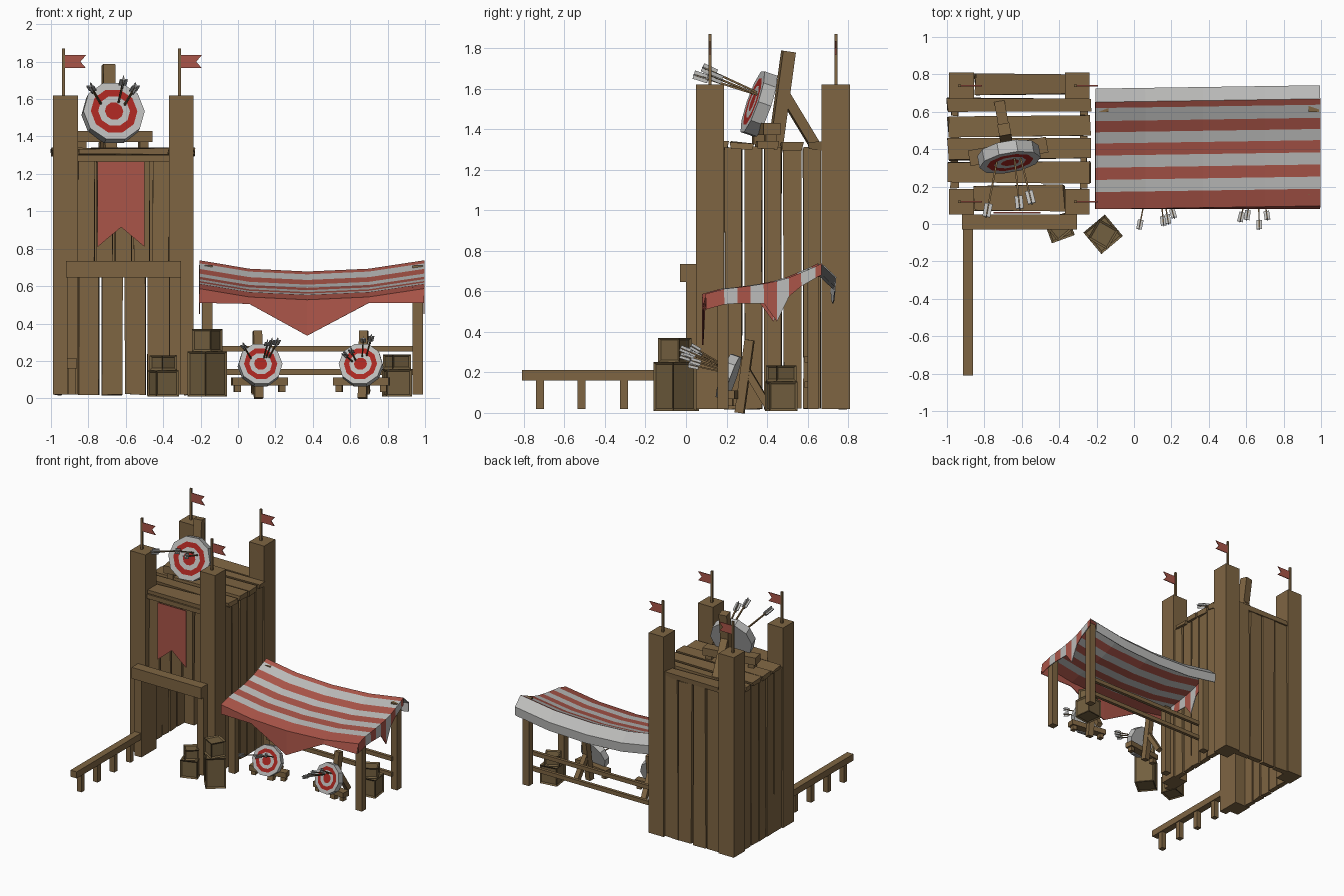
import bpy, bmesh, math, random
from mathutils import Matrix, Vector

if "Cube" in bpy.data.objects:
    bpy.data.objects.remove(bpy.data.objects["Cube"])

random.seed(4)
I4 = Matrix.Identity(4)


def material(name, r, g, b):
    m = bpy.data.materials.new(name)
    m.diffuse_color = (r, g, b, 1)
    m.use_nodes = True
    m.node_tree.nodes["Principled BSDF"].inputs["Base Color"].default_value = m.diffuse_color
    return m


WOOD = material("wood", .21, .13, .055)
CRATE = material("crate_wood", .17, .115, .05)
RED = material("red_cloth", .40, .09, .065)
WHITE = material("pale_cloth", .50, .50, .49)
PAINT = material("target_red", .40, .02, .015)


def finish(name, bm, mats, M=I4):
    bmesh.ops.recalc_face_normals(bm, faces=bm.faces)
    me = bpy.data.meshes.new(name)
    bm.to_mesh(me)
    bm.free()
    me.transform(M)
    for m in mats:
        me.materials.append(m)
    ob = bpy.data.objects.new(name, me)
    bpy.context.collection.objects.link(ob)
    return ob


def box(name, x, y, z, mat=WOOD, M=I4, jitter=0.0):
    """Box from (min, max) ranges, optionally with rough corners."""
    bm = bmesh.new()
    bmesh.ops.create_cube(bm, size=1)
    for v in bm.verts:
        for i, (lo, hi) in enumerate((x, y, z)):
            v.co[i] = (hi if v.co[i] > 0 else lo) + random.uniform(-jitter, jitter)
    return finish(name, bm, [mat], M)


def beam(name, p, q, w, d, M=I4, mat=WOOD):
    """Square bar from p to q."""
    p, q = Vector(p), Vector(q)
    L = (q - p).length
    T = Matrix.Translation(p) @ (q - p).to_track_quat('Z', 'Y').to_matrix().to_4x4()
    return box(name, (-w / 2, w / 2), (-d / 2, d / 2), (0, L), mat, M @ T)


def sheet(name, pts, y, t, mat):
    """Flat outline in x-z, given thickness t."""
    bm = bmesh.new()
    f = bm.faces.new([bm.verts.new((a, y - t / 2, b)) for a, b in pts])
    r = bmesh.ops.extrude_face_region(bm, geom=[f])
    bmesh.ops.translate(bm, vec=(0, t, 0), verts=[v for v in r["geom"] if isinstance(v, bmesh.types.BMVert)])
    return finish(name, bm, [mat])


# Tower corner posts with flag poles and swallowtail flags
for x0, x1 in ((-.99, -.855), (-.37, -.237)):
    for y0, y1 in ((.05, .188), (.668, .81)):
        box("tower_post", (x0, x1), (y0, y1), (.02, 1.62))
        px, py = (x0 + x1) / 2 - .01, (y0 + y1) / 2
        beam("flag_pole", (px, py, 1.62), (px, py, 1.87), .015, .015)
        sheet("flag", [(px, 1.765), (px + .12, 1.765), (px + .09, 1.80),
                       (px + .12, 1.835), (px, 1.835)], py, .006, RED)


def wall(name, axis, a, b, n, depth, z):
    """Row of rough upright planks along an axis."""
    w = (b - a) / n
    for i in range(n):
        u = (a + i * w + .006, a + (i + 1) * w - .006)
        top = z[1] + random.uniform(-.015, .015)
        args = (u, depth) if axis == 'x' else (depth, u)
        box(name, *args, (z[0], top), jitter=.004)


# Tower walls; the lower front stays open as a doorway
wall("side_wall_plank", 'y', .185, .67, 5, (-.29, -.25), (.02, 1.31))
wall("side_wall_plank", 'y', .185, .67, 5, (-.98, -.94), (.02, 1.31))
wall("back_wall_plank", 'x', -.86, -.365, 4, (.755, .795), (.02, 1.31))
wall("front_wall_plank", 'x', -.86, -.365, 5, (.10, .14), (.65, 1.29))

# Doorway jambs, lintel, top beam and banner
for x0 in (-.915, -.365):
    box("door_jamb", (x0, x0 + .06), (0, .05), (.02, .65))
box("door_lintel", (-.92, -.305), (-.03, .05), (.645, .735))
box("front_top_beam", (-.86, -.365), (.07, .11), (1.265, 1.30))
sheet("banner", [(-.75, 1.265), (-.75, .81), (-.625, .915), (-.50, .81), (-.50, 1.265)], .06, .008, RED)

# Tower deck boards
for i, (y0, y1) in enumerate(((.07, .205), (.22, .33), (.345, .455), (.468, .578), (.605, .672), (.69, .80))):
    x = (-.85, -.375) if i in (0, 5) else (-.995, -.235)
    box("deck_board", x, (y0, y1), (1.30, 1.335), jitter=.008)

# Fence beside the doorway
box("fence_rail", (-.915, -.86), (-.81, 0), (.16, .212))
for y in (-.72, -.515, -.305, -.10):
    box("fence_post", (-.908, -.867), (y - .02, y + .02), (.02, .165))


def arrow(tip, tail, s):
    tip, tail = Vector(tip), Vector(tail)
    beam("arrow_shaft", tip, tail, .007 * s, .007 * s)
    d = (tail - tip).normalized()
    a, b = tail - d * .045 * s, tail + d * .008 * s
    beam("arrow_fletching", a, b, .03 * s, .004 * s, mat=WHITE)
    beam("arrow_fletching", a, b, .004 * s, .03 * s, mat=WHITE)


def target(pos, s, yaw, tails):
    """Ringed disc on a wooden easel, with arrows stuck in it."""
    M = Matrix.Translation(pos) @ Matrix.Rotation(math.radians(yaw), 4, 'Z') @ Matrix.Scale(s, 4)
    n, R, t = 10, .118, .024
    bm = bmesh.new()
    rings = [(.30, -t), (.52, -t), (.76, -t), (1, -t), (1, t)]
    loops = [[bm.verts.new((R * r * math.cos(2 * math.pi * k / n), y, R * r * math.sin(2 * math.pi * k / n)))
              for k in range(n)] for r, y in rings]
    bm.faces.new(loops[0]).material_index = 1
    for i in range(4):
        for k in range(n):
            j = (k + 1) % n
            f = bm.faces.new((loops[i][k], loops[i][j], loops[i + 1][j], loops[i + 1][k]))
            f.material_index = 1 if i == 1 else 0
    bm.faces.new(loops[-1])
    tilt = Matrix.Translation((0, 0, .177)) @ Matrix.Rotation(math.radians(-19), 4, 'X')
    finish("target_disc", bm, [WHITE, PAINT], M @ tilt)
    beam("easel_mast", (0, .055, 0), (0, .105, .36), .046, .045, M)
    beam("easel_strut", (0, .09, .21), (0, .20, .03), .04, .035, M)
    box("easel_crossbar", (-.15, .15), (-.01, .05), (.068, .11), WOOD, M)
    for x in (-.12, .12):
        box("easel_foot", (x - .017, x + .017), (0, .04), (.035, .07), WOOD, M)
    c = Vector(pos) + Vector((0, 0, .177 * s))
    for q in tails:
        arrow(c + Vector((q[0] * .5, .0, q[2] * .3)) * s, c + Vector(q) * s, s)


target((-.668, .36, 1.275), 1.41, 10, [(-.085, -.22, .10), (.04, -.19, .125), (.085, -.17, .10)])
target((.118, .21, 0), 1, 8, [(-.09, -.23, .105), (.04, -.21, .12), (.065, -.20, .13), (.095, -.17, .13)])
target((.658, .21, 0), 1, -8, [(-.09, -.19, .06), (-.055, -.18, .08), (.012, -.23, .14), (.055, -.18, .15)])

# Striped awning: sagging cloth with pointed front and side valances
xs = [-.205, .06, .37, .70, .995]
sag = [0, .045, .06, .045, 0]
prof = [(.09, .585), (.18, .61), (.245, .617), (.31, .625), (.375, .635), (.44, .648), (.50, .665),
        (.56, .69), (.63, .72), (.66, .735), (.73, .67), (.725, .60)]
side = [.51, .535, .54, .54, .54, .45, .575, .625, .665, .68]
front = [.51, .505, .335, .51, .51]
bm = bmesh.new()
g = [[bm.verts.new((x, y + .015 * (x - .4), z - s)) for y, z in prof] for x, s in zip(xs, sag)]


def quad(a, b, c, d, red):
    bm.faces.new((a, b, c, d)).material_index = 1 if red else 0


for i in range(4):
    for j in range(len(prof) - 1):
        quad(g[i][j], g[i + 1][j], g[i + 1][j + 1], g[i][j + 1], j % 2 == 0 and j < 10)
hem = [bm.verts.new((x, .083, z)) for x, z in zip(xs, front)]
for i in range(4):
    quad(hem[i], hem[i + 1], g[i + 1][0], g[i][0], True)
for col in (g[0], g[-1]):
    low = [bm.verts.new((v.co.x, v.co.y, z)) for v, z in zip(col, side)]
    for j in range(len(side) - 1):
        quad(col[j], low[j], low[j + 1], col[j + 1], j % 2 == 0)
awning = finish("awning_cloth", bm, [WHITE, RED])
mod = awning.modifiers.new("thickness", 'SOLIDIFY')
mod.thickness, mod.offset = .006, 0

# Awning posts and rails
for x in (-.165, .96):
    box("awning_front_post", (x - .028, x + .028), (.155, .21), (.02, .595))
    box("awning_back_post", (x - .028, x + .028), (.60, .655), (.02, .71))
for z in (.14, .265):
    box("awning_back_rail", (-.16, .95), (.585, .61), (z - .016, z + .016))


def crate(x, y, z0, z1, w, rot):
    bm = bmesh.new()
    bmesh.ops.create_cube(bm, size=1)
    bmesh.ops.scale(bm, vec=(w, w, z1 - z0), verts=bm.verts)
    bmesh.ops.inset_individual(bm, faces=bm.faces[:], thickness=.016, depth=-.008)
    M = Matrix.Translation((x, y, (z0 + z1) / 2)) @ Matrix.Rotation(math.radians(rot), 4, 'Z')
    finish("crate", bm, [CRATE], M)


# Three stacks of two crates
for x, y, zm, zt, w, r in ((-.165, -.055, .25, .37, .15, 40), (-.40, -.02, .15, .23, .13, 20),
                           (.85, .47, .155, .235, .14, 8)):
    crate(x, y, .01, zm, w, r)
    crate(x, y, zm, zt, w * .8, r + 20)
